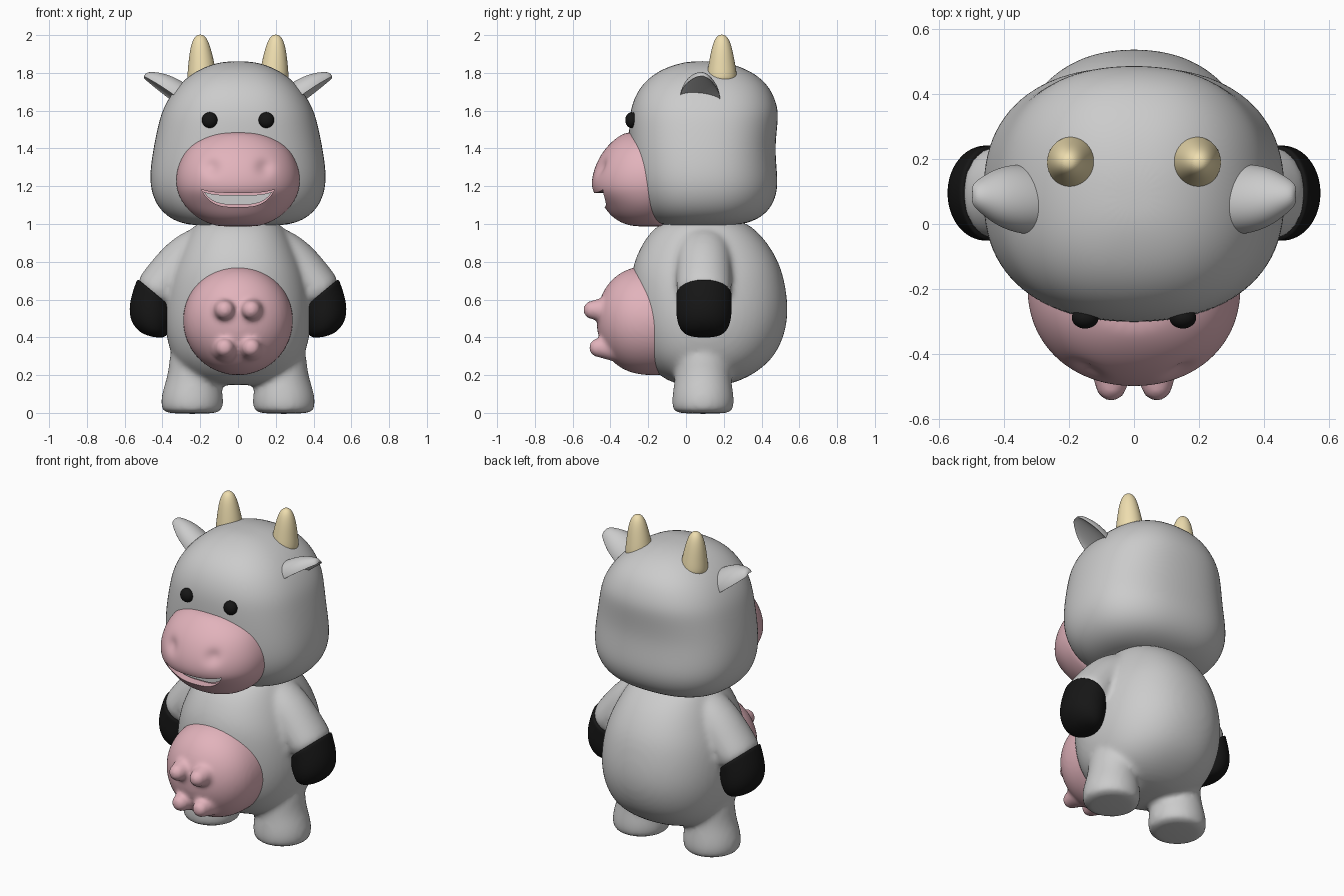
import bpy, bmesh, math
from mathutils import Vector

if "Cube" in bpy.data.objects:
    bpy.data.objects.remove(bpy.data.objects["Cube"])

N = 24


def material(name, rgb):
    m = bpy.data.materials.new(name)
    m.diffuse_color = (*rgb, 1)
    m.use_nodes = True
    m.node_tree.nodes["Principled BSDF"].inputs["Base Color"].default_value = m.diffuse_color
    return m


PINK = material("pink", (0.76, 0.45, 0.50))
BLACK = material("black", (0.008, 0.008, 0.008))
CREAM = material("cream", (0.86, 0.73, 0.43))


def spow(v, e):
    return math.copysign(abs(v) ** e, v)


def oval(z, rx, yf, yb, yc, cx=0, p=2.0):
    """Horizontal superellipse ring with separate front and back depth."""
    pts = []
    for i in range(N):
        a = 2 * math.pi * i / N
        c, s = spow(math.cos(a), 2 / p), spow(math.sin(a), 2 / p)
        pts.append(Vector((cx + rx * c, yc + s * ((yb - yc) if s > 0 else (yc - yf)), z)))
    return pts


def tilted(side, x, z, px, pz, r, ry, y=0.095):
    """Ring spanned by direction (px, pz) in the front plane and by y."""
    p = Vector((px, 0, pz)).normalized()
    pts = []
    for i in range(N):
        a = 2 * math.pi * i / N
        v = Vector((x, y, z)) + p * (r * math.cos(a)) + Vector((0, ry * math.sin(a), 0))
        pts.append(Vector((side * v.x, v.y, v.z)))
    return pts


def add_loft(bm, rings):
    vs = [[bm.verts.new(p) for p in r] for r in rings]
    n = len(rings[0])
    for a, b in zip(vs, vs[1:]):
        for i in range(n):
            j = (i + 1) % n
            bm.faces.new((a[i], a[j], b[j], b[i]))
    bm.faces.new(vs[0])
    bm.faces.new(vs[-1])


def finish(name, bm, mat=None, subsurf=2, remesh=0):
    bmesh.ops.recalc_face_normals(bm, faces=bm.faces[:])
    me = bpy.data.meshes.new(name)
    bm.to_mesh(me)
    bm.free()
    me.shade_smooth()
    ob = bpy.data.objects.new(name, me)
    bpy.context.collection.objects.link(ob)
    if mat:
        me.materials.append(mat)
    if subsurf:
        s = ob.modifiers.new("subsurf", 'SUBSURF')
        s.levels = s.render_levels = subsurf
    if remesh:
        r = ob.modifiers.new("blend", 'REMESH')
        r.mode, r.voxel_size, r.use_smooth_shade = 'VOXEL', remesh, True
        s = ob.modifiers.new("soften", 'SMOOTH')
        s.factor, s.iterations = 0.5, 9
    return ob


def loft(name, rings, mat=None, subsurf=2):
    bm = bmesh.new()
    add_loft(bm, rings)
    return finish(name, bm, mat, subsurf)


def add_ball(bm, loc, scale, e=1.0):
    """Ellipsoid; e below 1 makes it fuller along y."""
    r = bmesh.ops.create_uvsphere(bm, u_segments=24, v_segments=16, radius=1)
    for v in r["verts"]:
        v.co.y = spow(v.co.y, e) if abs(v.co.y) > 1e-5 else 0
        v.co = Vector([c * s + l for c, s, l in zip(v.co, scale, loc)])


def bake(ob):
    bpy.ops.object.select_all(action='DESELECT')
    ob.select_set(True)
    bpy.context.view_layer.objects.active = ob
    bpy.ops.object.convert(target='MESH')


# Head
head = [(.99, .2, -.08, .24), (1.0, .29, -.15, .31), (1.03, .365, -.2, .395), (1.09, .43, -.25, .458),
        (1.18, .467, -.285, .49), (1.28, .47, -.30, .485), (1.4, .452, -.305, .474),
        (1.52, .427, -.305, .487), (1.6, .405, -.298, .493), (1.68, .362, -.272, .468),
        (1.75, .304, -.225, .425), (1.81, .225, -.15, .345), (1.848, .135, -.05, .245), (1.862, .05, .03, .14)]
loft("head", [oval(*r, .09, p=2.4) for r in head])

# Torso, arms and legs blended into one skin
bm = bmesh.new()
torso = [(.145, .12, -.02, .2), (.17, .22, -.1, .29), (.22, .30, -.17, .385), (.3, .355, -.24, .475),
         (.42, .388, -.275, .53), (.55, .394, -.29, .548), (.7, .374, -.295, .526), (.8, .338, -.28, .495),
         (.9, .292, -.232, .435), (.97, .25, -.18, .37), (1.03, .2, -.1, .29)]
add_loft(bm, [oval(*r, .1, p=2.25) for r in torso])
leg = [(-.006, .148, .148, .243), (.02, .162, .162, .243), (.06, .168, .167, .243), (.12, .159, .16, .241),
       (.18, .141, .15, .238), (.25, .13, .148, .235), (.36, .128, .14, .235)]
arm = [(.12, .93, .5, .85, .10, .13), (.24, .85, .8, .6, .135, .148), (.35, .73, .78, .62, .132, .148),
       (.43, .645, .77, .64, .121, .148), (.455, .61, .8, .6, .11, .135)]
hand = [(.44, .635, .77, .64, .119, .147), (.442, .632, .77, .64, .12, .148), (.456, .56, .95, .3, .125, .148),
        (.46, .5, 1, .05, .117, .147), (.455, .43, .97, .2, .092, .125), (.452, .402, .97, .2, .045, .07)]
for side in (-1, 1):
    add_loft(bm, [oval(z, rx, .09 - ry, .09 + ry, .09, side * cx) for z, rx, ry, cx in leg])
    add_loft(bm, [tilted(side, *r) for r in arm])
finish("body", bm, None, 2, .016)

# Udder with four teats
bm = bmesh.new()
add_ball(bm, (0, -.17, .49), (.296, .308, .292), .8)
for side in (-1, 1):
    for z, tip in ((.545, -.545), (.345, -.515)):
        for k in range(4):
            add_ball(bm, (side * .07, tip + .05 + .025 * k, z), (.05 + .007 * k, .05, .05 + .007 * k))
finish("udder", bm, PINK, 1, .012)

# Muzzle with nostril dimples
muz = [(.986, .09, -.26), (.998, .15, -.33), (1.04, .23, -.40), (1.1, .29, -.44), (1.16, .32, -.492),
       (1.21, .332, -.505), (1.28, .329, -.494), (1.36, .3, -.459), (1.42, .255, -.412),
       (1.467, .18, -.357), (1.49, .1, -.305)]
muzzle = loft("muzzle", [oval(z, rx, yf, -.1, -.2, p=2.1) for z, rx, yf in muz], PINK, 3)
bake(muzzle)
for v in muzzle.data.vertices:
    if v.co.y < -.3:
        d = (abs(v.co.x) - .14) ** 2 + (v.co.z - 1.3) ** 2
        v.co.y += .02 * math.exp(-d / (2 * .03 ** 2))


# Smiling mouth, cut into the muzzle
def smile(name, w, top, low, y0, y1):
    t = [-1 + 2 * i / 16 for i in range(17)]
    line = [(w * s, top + .018 * s ** 4) for s in t]
    line += [(w * s, low + (top + .012 - low) * abs(s) ** 3.5) for s in t[-2:0:-1]]
    return loft(name, [[Vector((x, y, z)) for x, z in line] for y in (y0, y1)], None, 0)


cutter = smile("mouth_cutter", .195, 1.165, 1.09, -.6, -.375)
cutter.hide_render = True
b = muzzle.modifiers.new("mouth", 'BOOLEAN')
b.operation, b.object, b.solver = 'DIFFERENCE', cutter, 'EXACT'
bake(muzzle)
bpy.ops.object.shade_smooth_by_angle(angle=math.radians(40))
bpy.data.objects.remove(cutter)
teeth = smile("teeth", .182, 1.153, 1.102, -.392, -.36)
bake(teeth)
bpy.ops.object.shade_smooth_by_angle(angle=math.radians(40))

# Paired parts: hands, eyes, horns, ears
horn = [(1.74, .19, .078, .08), (1.79, .192, .077, .08), (1.84, .193, .071, .072), (1.9, .197, .061, .061),
        (1.95, .199, .049, .049), (1.985, .2, .034, .034), (2.003, .2, .014, .014)]
ear = [(-.2, .108, .105), (0, .108, .105), (.3, .104, .098), (.6, .086, .082), (.82, .06, .06),
       (.96, .042, .043), (1.04, .022, .024)]
for side, tag in ((-1, "left"), (1, "right")):
    loft("hand_" + tag, [tilted(side, *r) for r in hand], BLACK)

    bm = bmesh.new()
    add_ball(bm, (side * .15, -.288, 1.55), (.042, .034, .042))
    finish("eye_" + tag, bm, BLACK, 1)

    loft("horn_" + tag, [oval(z, rx, .19 - ry, .19 + ry, .19, side * x) for z, x, rx, ry in horn], CREAM)

    # Ear: thick crescent sections, hollow underneath
    rings = []
    for s, w, h in ear:
        c = Vector((.33 + .165 * s, .075 + .015 * s, 1.652 + .12 * s))
        ring = []
        for i in range(N):
            a = 2 * math.pi * i / N
            lift = h * math.sin(a) if math.sin(a) >= 0 else -.25 * h * math.sin(a)
            p = c + Vector((-.48, 0, .88)) * lift + Vector((0, w * math.cos(a), -.18 * w * math.cos(a)))
            ring.append(Vector((side * p.x, p.y, p.z)))
        rings.append(ring)
    loft("ear_" + tag, rings)
